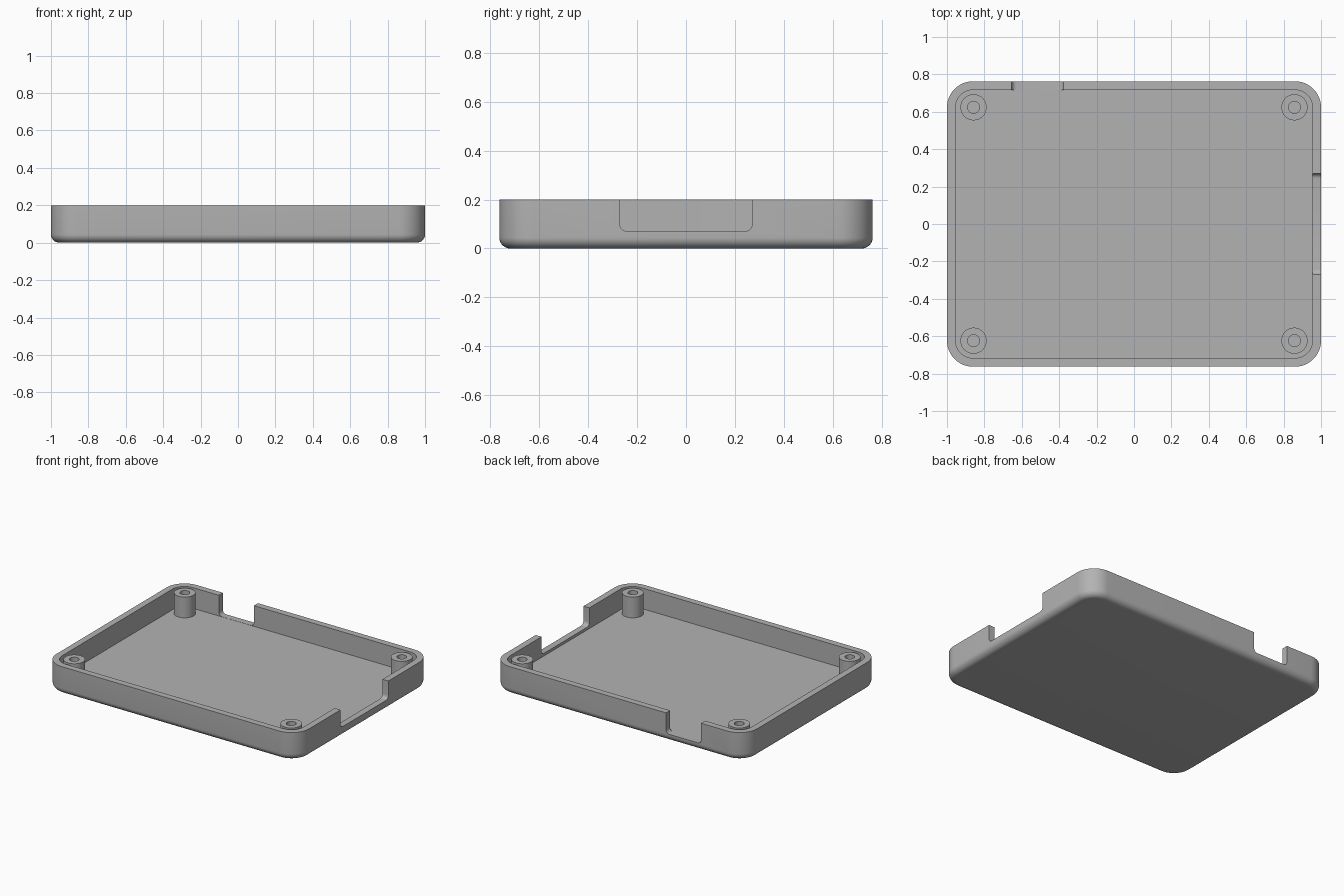
import bpy, bmesh
from math import sin, cos, pi, radians

cube = bpy.data.objects.get("Cube")
if cube:
    bpy.data.objects.remove(cube, do_unlink=True)

# Overall sizes
HX, HY, TOP = 1.0, 0.763, 0.2
WALL, FLOOR = 0.046, 0.052
CORNER, FILLET = 0.14, 0.045
POST_X, POST_Y = 0.858, 0.624

grey = bpy.data.materials.new("grey plastic")
grey.use_nodes = True
colour = (0.45, 0.45, 0.45, 1)
grey.diffuse_color = colour
grey.node_tree.nodes["Principled BSDF"].inputs["Base Color"].default_value = colour


def make_object(name, bm):
    bmesh.ops.recalc_face_normals(bm, faces=bm.faces)
    mesh = bpy.data.meshes.new(name)
    bm.to_mesh(mesh)
    bm.free()
    mesh.materials.append(grey)
    obj = bpy.data.objects.new(name, mesh)
    bpy.context.collection.objects.link(obj)
    return obj


def smooth(obj):
    bpy.ops.object.select_all(action="DESELECT")
    obj.select_set(True)
    bpy.context.view_layer.objects.active = obj
    bpy.ops.object.shade_smooth_by_angle(angle=radians(30))


def rounded_ring(bm, inset, z, steps=12):
    """Rounded rectangle of vertices, offset inwards from the outer wall."""
    r = CORNER - inset
    ring = []
    for k, (sx, sy) in enumerate([(1, 1), (-1, 1), (-1, -1), (1, -1)]):
        for i in range(steps + 1):
            a = (k + i / steps) * pi / 2
            ring.append(bm.verts.new((sx * (HX - CORNER) + r * cos(a),
                                      sy * (HY - CORNER) + r * sin(a), z)))
    return ring


def bridge(bm, a, b):
    n = len(a)
    for i in range(n):
        j = (i + 1) % n
        bm.faces.new((a[i], a[j], b[j], b[i]))


# Tray: filleted outside, flat rim, straight inner wall, flat floor
bm = bmesh.new()
angles = [i / 8 * pi / 2 for i in range(9)]
profile = [(FILLET * (1 - sin(a)), FILLET * (1 - cos(a))) for a in angles]
profile += [(0, TOP), (WALL, TOP), (WALL, FLOOR)]
rings = [rounded_ring(bm, inset, z) for inset, z in profile]
for lower, upper in zip(rings, rings[1:]):
    bridge(bm, lower, upper)
bm.faces.new(rings[0])
bm.faces.new(rings[-1])
tray = make_object("tray", bm)


def notch(name, start, end, base, place, radius=0.027):
    """Cut a round-bottomed port opening; place maps (along, side, z) to a point."""
    outline = [(start, TOP + 0.1)]
    for centre, first in ((start + radius, pi), (end - radius, 1.5 * pi)):
        for i in range(7):
            a = first + i / 6 * pi / 2
            outline.append((centre + radius * cos(a), base + radius + radius * sin(a)))
    outline.append((end, TOP + 0.1))
    bm = bmesh.new()
    bridge(bm, *[[bm.verts.new(place(u, side, z)) for u, z in outline]
                 for side in (-WALL - 0.02, 0.1)])
    bmesh.ops.holes_fill(bm, edges=bm.edges, sides=0)
    cutter = make_object(name, bm)
    cutter.hide_render = True
    mod = tray.modifiers.new(name, "BOOLEAN")
    mod.operation = "DIFFERENCE"
    mod.solver = "EXACT"
    mod.object = cutter
    bpy.context.view_layer.objects.active = tray
    bpy.ops.object.modifier_apply(modifier=name)
    bpy.data.objects.remove(cutter, do_unlink=True)


# Port openings in the left and back walls
notch("side_opening", -0.27, 0.27, 0.071, lambda u, s, z: (HX + s, u, z))
notch("back_opening", -0.654, -0.376, FLOOR + 0.001, lambda u, s, z: (u, HY + s, z))
smooth(tray)


# Hollow screw posts in the four corners
def screw_post(name, x, y, outer=0.07, bore=0.032, sides=40):
    bm = bmesh.new()
    rings = []
    for r, z in ((outer, FLOOR - 0.01), (outer, TOP), (bore, TOP), (bore, FLOOR + 0.002)):
        rings.append([bm.verts.new((x + r * cos(2 * pi * i / sides),
                                    y + r * sin(2 * pi * i / sides), z))
                      for i in range(sides)])
    for lower, upper in zip(rings, rings[1:]):
        bridge(bm, lower, upper)
    bm.faces.new(rings[0])
    bm.faces.new(rings[-1])
    smooth(make_object(name, bm))


for y_name, sy in (("front", -1), ("back", 1)):
    for x_name, sx in (("right", -1), ("left", 1)):
        screw_post(f"{y_name}_{x_name}_screw_post", sx * POST_X, sy * POST_Y)
